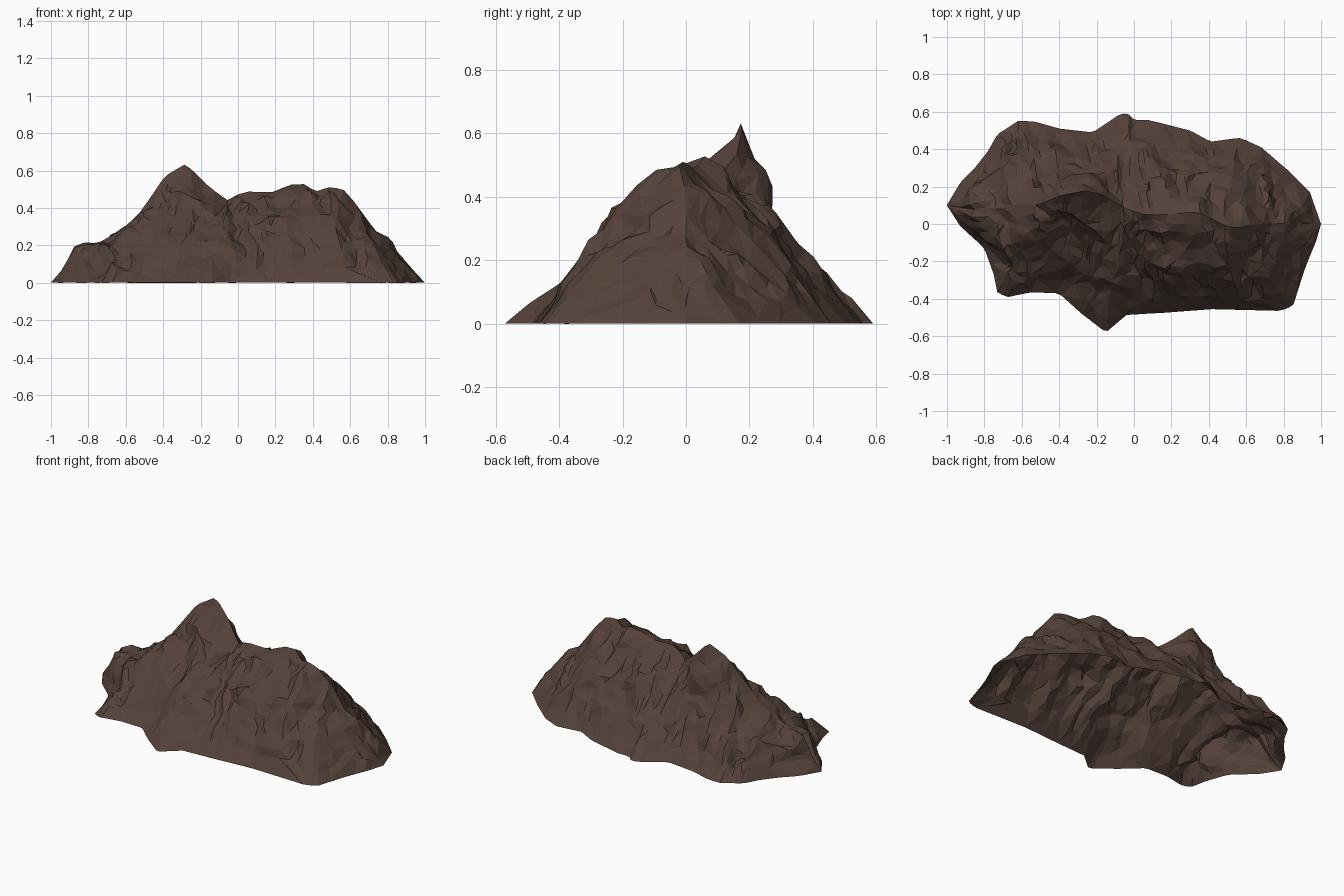
import bpy, bmesh
from mathutils import Vector, noise

if "Cube" in bpy.data.objects:
    bpy.data.objects.remove(bpy.data.objects["Cube"])

COLS, ROWS = 84, 9          # columns along the range, rows per slope band

# Contour curves from the left tip to the right tip: base, mid slope, crest
front_base = [(-1, .10), (-.93, -.01), (-.80, -.13), (-.75, -.27), (-.73, -.37), (-.68, -.39),
              (-.55, -.365), (-.40, -.37), (-.28, -.48), (-.15, -.58), (-.04, -.485), (.15, -.475),
              (.42, -.455), (.78, -.465), (.85, -.44), (.91, -.25), (.97, -.10), (1, 0)]
back_base = [(-1, .10), (-.93, .22), (-.85, .30), (-.78, .39), (-.73, .48), (-.62, .55), (-.54, .55),
             (-.40, .51), (-.22, .49), (-.07, .59), (-.03, .59), (0, .555), (.08, .555), (.30, .50),
             (.41, .44), (.57, .46), (.68, .41), (.82, .29), (.94, .17), (1, 0)]
front_mid = [(-1, .10, 0), (-.86, 0, .13), (-.68, -.12, .19), (-.50, -.10, .26), (-.36, 0, .37),
             (-.22, -.12, .32), (-.10, -.26, .27), (.02, -.20, .28), (.15, -.22, .33), (.40, -.22, .36),
             (.58, -.22, .33), (.75, -.20, .20), (.90, -.12, .10), (1, 0, 0)]
back_mid = [(-1, .10, 0), (-.84, .20, .15), (-.66, .33, .20), (-.45, .29, .29), (-.30, .255, .36),
            (-.12, .30, .29), (.05, .28, .31), (.30, .27, .31), (.50, .22, .30), (.70, .17, .22),
            (.85, .09, .12), (1, 0, 0)]
crest = [(-1, .10, 0), (-.93, .09, .07), (-.85, .08, .19), (-.74, .08, .22), (-.62, .08, .28),
         (-.52, .10, .38), (-.39, .15, .57), (-.32, .16, .625), (-.27, .18, .63), (-.18, .16, .54),
         (-.06, .09, .435), (-.02, .07, .465), (.05, .05, .49), (.18, .05, .48), (.28, .06, .52),
         (.36, .06, .525), (.41, .03, .49), (.49, -.01, .51), (.57, -.02, .50), (.67, 0, .37),
         (.74, 0, .27), (.82, 0, .235), (.87, 0, .12), (1, 0, 0)]


def resample(pts, n):
    """Evenly spaced points by plan length."""
    p = [Vector((*q, 0)[:3]) for q in pts]
    d = [0]
    for a, b in zip(p, p[1:]):
        d.append(d[-1] + (b - a).xy.length)
    out, k = [], 0
    for i in range(n + 1):
        t = d[-1] * i / n
        while k < len(p) - 2 and d[k + 1] < t:
            k += 1
        out.append(p[k].lerp(p[k + 1], min(1, (t - d[k]) / (d[k + 1] - d[k]))))
    return out


def rough(p, i, across):
    """Rocky displacement that fades at base and crest; gullies run downhill."""
    fade = min(1, across * 5, abs(1 - across) * 5 + .12)
    tip = min(1, i / 6, (COLS - i) / 6)
    lumps = noise.noise_vector(p * 6) * .035 + noise.noise_vector(p * 14) * .018
    gully = abs(noise.noise(Vector((p.x * 8 + p.y * 1.5, p.y * 2, 3)))) * .09 - .018
    return (lumps - Vector((0, 0, gully))) * fade * tip


# Loft the shell through the five curves, open underneath
curves = [resample(c, COLS) for c in (front_base, front_mid, crest, back_mid, back_base)]
bm = bmesh.new()
grid = []
for i in range(COLS + 1):
    col = []
    for j in range(4 * ROWS + 1):
        band = min(j // ROWS, 3)
        p = curves[band][i].lerp(curves[band + 1][i], (j - band * ROWS) / ROWS)
        across = 1 - abs(j / (2 * ROWS) - 1)
        p = p + rough(p, i, across)
        p.z = max(0, p.z)
        col.append(bm.verts.new(p))
    grid.append(col)
for a, b in zip(grid, grid[1:]):
    for j in range(4 * ROWS):
        bm.faces.new((a[j], b[j], b[j + 1], a[j + 1]))
bmesh.ops.remove_doubles(bm, verts=bm.verts, dist=.002)
bmesh.ops.triangulate(bm, faces=bm.faces)
mesh = bpy.data.meshes.new("mountain")
bm.to_mesh(mesh)
bm.free()
mountain = bpy.data.objects.new("mountain", mesh)
bpy.context.collection.objects.link(mountain)

# Irregular flat facets
dec = mountain.modifiers.new("facets", "DECIMATE")
dec.ratio = .3

rock = bpy.data.materials.new("brown rock")
rock.diffuse_color = (.09, .054, .042, 1)
rock.use_nodes = True
rock.node_tree.nodes["Principled BSDF"].inputs["Base Color"].default_value = rock.diffuse_color
mesh.materials.append(rock)
